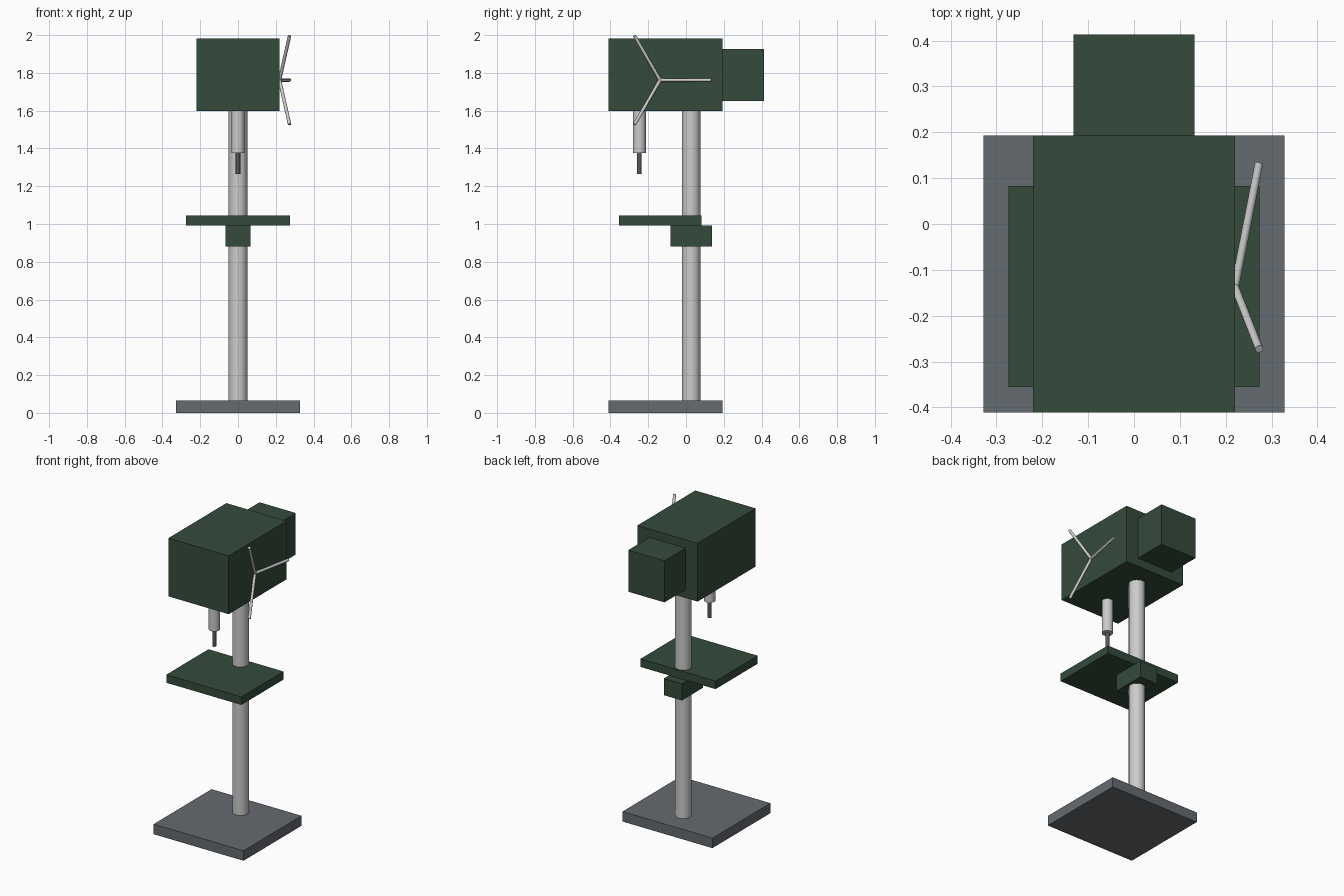
import bpy
import math
from mathutils import Vector

cube = bpy.data.objects.get("Cube")
if cube:
    bpy.data.objects.remove(cube, do_unlink=True)


def make_material(name, rgb, metallic=0.0):
    mat = bpy.data.materials.new(name)
    mat.use_nodes = True
    color = (*rgb, 1.0)
    mat.diffuse_color = color
    bsdf = next(n for n in mat.node_tree.nodes if n.type == "BSDF_PRINCIPLED")
    bsdf.inputs["Base Color"].default_value = color
    bsdf.inputs["Metallic"].default_value = metallic
    return mat


green = make_material("machine green", (0.035, 0.07, 0.043))
iron = make_material("cast iron grey", (0.13, 0.145, 0.16))
steel = make_material("bright steel", (0.6, 0.6, 0.61))
dark_steel = make_material("dark steel", (0.1, 0.1, 0.105))


def box(name, mat, xs, ys, zs):
    """Box spanning the given (min, max) range on each axis."""
    ranges = (xs, ys, zs)
    bpy.ops.mesh.primitive_cube_add(size=1, location=[sum(r) / 2 for r in ranges])
    obj = bpy.context.object
    obj.name = name
    obj.scale = [r[1] - r[0] for r in ranges]
    bpy.ops.object.transform_apply(location=False, rotation=False, scale=True)
    obj.data.materials.append(mat)
    return obj


def rod(name, mat, start, end, radius, sides=32):
    """Smooth cylinder running from start to end."""
    start, end = Vector(start), Vector(end)
    axis = end - start
    bpy.ops.mesh.primitive_cylinder_add(
        vertices=sides, radius=radius, depth=axis.length, location=(start + end) / 2)
    obj = bpy.context.object
    obj.name = name
    obj.rotation_euler = axis.to_track_quat("Z", "Y").to_euler()
    obj.data.materials.append(mat)
    bpy.ops.object.shade_smooth_by_angle(angle=math.radians(40))
    return obj


# Base and column
box("base_plate", iron, (-0.328, 0.328), (-0.411, 0.193), (0, 0.066))
rod("column", steel, (0, 0.027, 0.066), (0, 0.027, 1.62), 0.049)

# Work table and its clamp
box("work_table", green, (-0.274, 0.274), (-0.356, 0.083), (0.992, 1.045))
box("table_bracket", green, (-0.066, 0.066), (-0.082, 0.137), (0.882, 0.992))

# Head and motor
box("head_housing", green, (-0.22, 0.22), (-0.411, 0.193), (1.597, 1.981))
box("motor_housing", green, (-0.132, 0.132), (0.193, 0.413), (1.652, 1.926))

# Spindle
rod("quill", steel, (0, -0.247, 1.377), (0, -0.247, 1.62), 0.034)
rod("drill_bit", dark_steel, (0, -0.247, 1.266), (0, -0.247, 1.377), 0.012, 16)

# Three feed levers splaying out from the side of the head
hub_y, hub_z, reach = -0.137, 1.762, 0.271
for i in range(3):
    angle = math.tau * i / 3
    tip = (0.273, hub_y + reach * math.cos(angle), hub_z + reach * math.sin(angle))
    rod(f"feed_lever_{i + 1}", steel, (0.22, hub_y, hub_z), tip, 0.009, 12)
